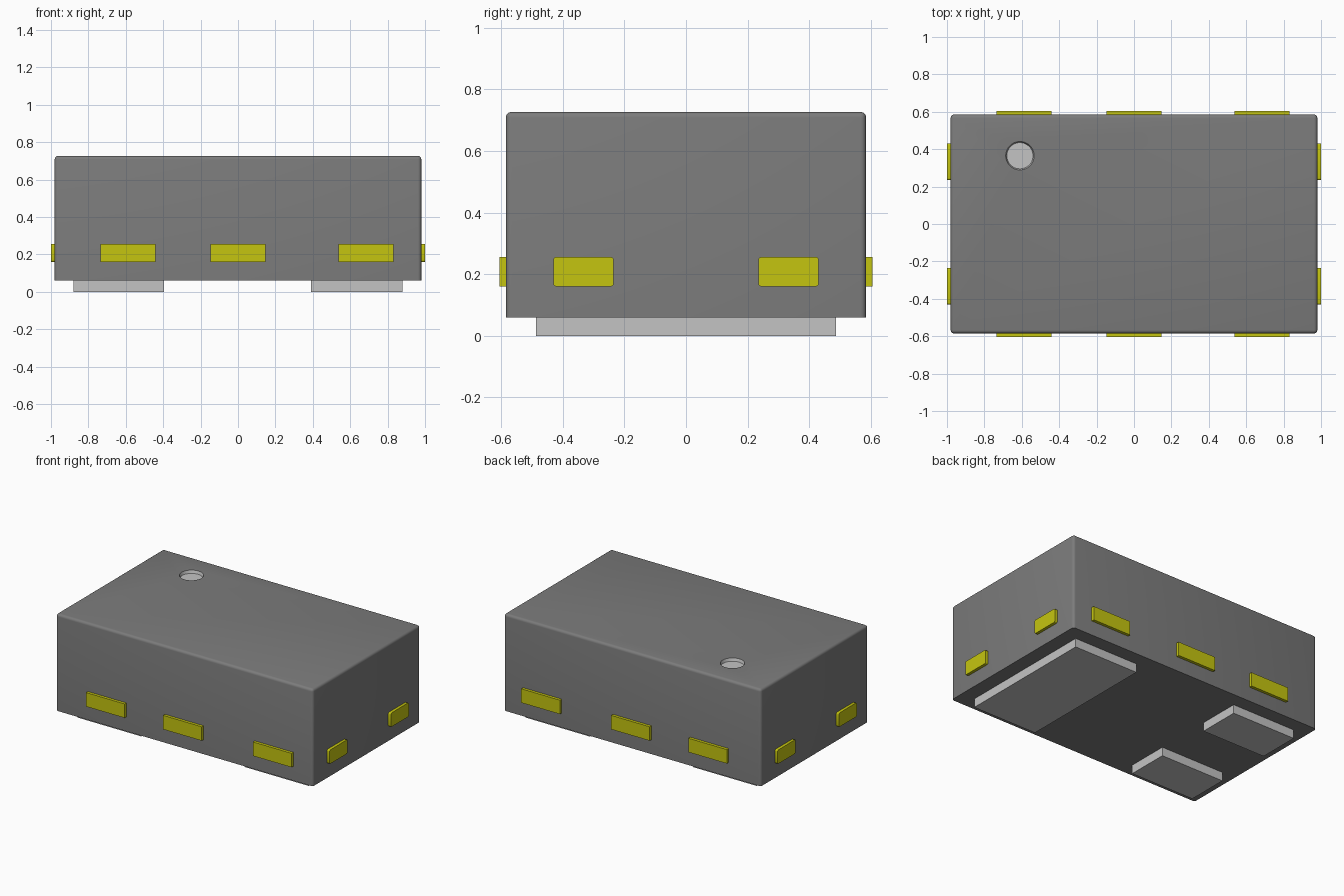
import bpy
import bmesh
import math
from mathutils import Vector

if "Cube" in bpy.data.objects:
    bpy.data.objects.remove(bpy.data.objects["Cube"], do_unlink=True)


def material(name, rgb):
    mat = bpy.data.materials.new(name)
    mat.diffuse_color = (*rgb, 1)
    mat.use_nodes = True
    bsdf = next(n for n in mat.node_tree.nodes if n.type == "BSDF_PRINCIPLED")
    bsdf.inputs["Base Color"].default_value = (*rgb, 1)
    return mat


GREY = material("body grey", (0.2, 0.2, 0.2))
SILVER = material("pad silver", (0.55, 0.55, 0.55))
YELLOW = material("tab yellow", (0.56, 0.56, 0.005))


def box(name, lo, hi, mat, bevel=0.0, segments=3, pick=None):
    """Box between two corners; edges chosen by pick(a, b) are rounded."""
    lo, hi = Vector(lo), Vector(hi)
    bm = bmesh.new()
    bmesh.ops.create_cube(bm, size=1)
    for v in bm.verts:
        v.co = Vector((lo[i] if v.co[i] < 0 else hi[i]) for i in range(3))
    if bevel:
        edges = [e for e in bm.edges if pick(e.verts[0].co, e.verts[1].co)]
        bmesh.ops.bevel(bm, geom=edges, offset=bevel, segments=segments,
                        profile=0.5, affect="EDGES")
    mesh = bpy.data.meshes.new(name)
    bm.to_mesh(mesh)
    bm.free()
    mesh.materials.append(mat)
    obj = bpy.data.objects.new(name, mesh)
    bpy.context.collection.objects.link(obj)
    return obj


def activate(obj):
    bpy.ops.object.select_all(action="DESELECT")
    obj.select_set(True)
    bpy.context.view_layer.objects.active = obj


# Body: sharp underside, rounded top and upright edges
BX, BY, Z0, Z1 = 0.98, 0.585, 0.06, 0.727
body = box("body", (-BX, -BY, Z0), (BX, BY, Z1), GREY, 0.018, 4,
           lambda a, b: max(a.z, b.z) > Z0 + 0.1)

# Round orientation dimple cut into the top
DX, DY, DR, DEPTH = -0.61, 0.365, 0.076, 0.02
bpy.ops.mesh.primitive_cone_add(vertices=48, radius1=DR - 0.006, radius2=DR + 0.006,
                                depth=2 * DEPTH, location=(DX, DY, Z1))
cutter = bpy.context.object
cutter.name = "dimple_cutter"
cutter.hide_render = True
cutter.data.materials.append(GREY)
activate(body)
cut = body.modifiers.new("dimple", "BOOLEAN")
cut.operation = "DIFFERENCE"
cut.solver = "EXACT"
cut.object = cutter
bpy.ops.object.modifier_apply(modifier=cut.name)
bpy.data.objects.remove(cutter, do_unlink=True)

# Dimple floor and wall are silver
body.data.materials.clear()
body.data.materials.append(GREY)
body.data.materials.append(SILVER)
for p in body.data.polygons:
    near = all(math.hypot(body.data.vertices[i].co.x - DX,
                          body.data.vertices[i].co.y - DY) < DR + 0.01
               for i in p.vertices)
    p.material_index = 1 if near and p.center.z < Z1 - 0.001 else 0
activate(body)
bpy.ops.object.shade_smooth_by_angle(angle=math.radians(35))

# Side tabs
T0, T1 = 0.16, 0.256
for side, s in (("front", -1), ("back", 1)):
    for n, x in enumerate((-0.588, 0.0, 0.685), 1):
        ys = sorted((s * (BY - 0.02), s * 0.605))
        box(f"{side}_tab_{n}", (x - 0.147, ys[0], T0), (x + 0.147, ys[1], T1), YELLOW)
for side, s in (("right", -1), ("left", 1)):
    for n, y in enumerate((-0.333, 0.333), 1):
        xs = sorted((s * (BX - 0.02), s * 1.0))
        tab = box(f"{side}_tab_{n}", (xs[0], y - 0.098, T0), (xs[1], y + 0.098, T1),
                  YELLOW, 0.01, 3, lambda a, b: abs(a.x - b.x) > 0.001)
        activate(tab)
        bpy.ops.object.shade_smooth_by_angle(angle=math.radians(35))

# Contact pads underneath
box("large_pad", (0.39, -0.488, 0), (0.88, 0.488, Z0), SILVER)
for name, y0, y1 in (("small_pad_front", -0.488, -0.198), ("small_pad_back", 0.198, 0.488)):
    box(name, (-0.88, y0, 0), (-0.395, y1, Z0), SILVER)
